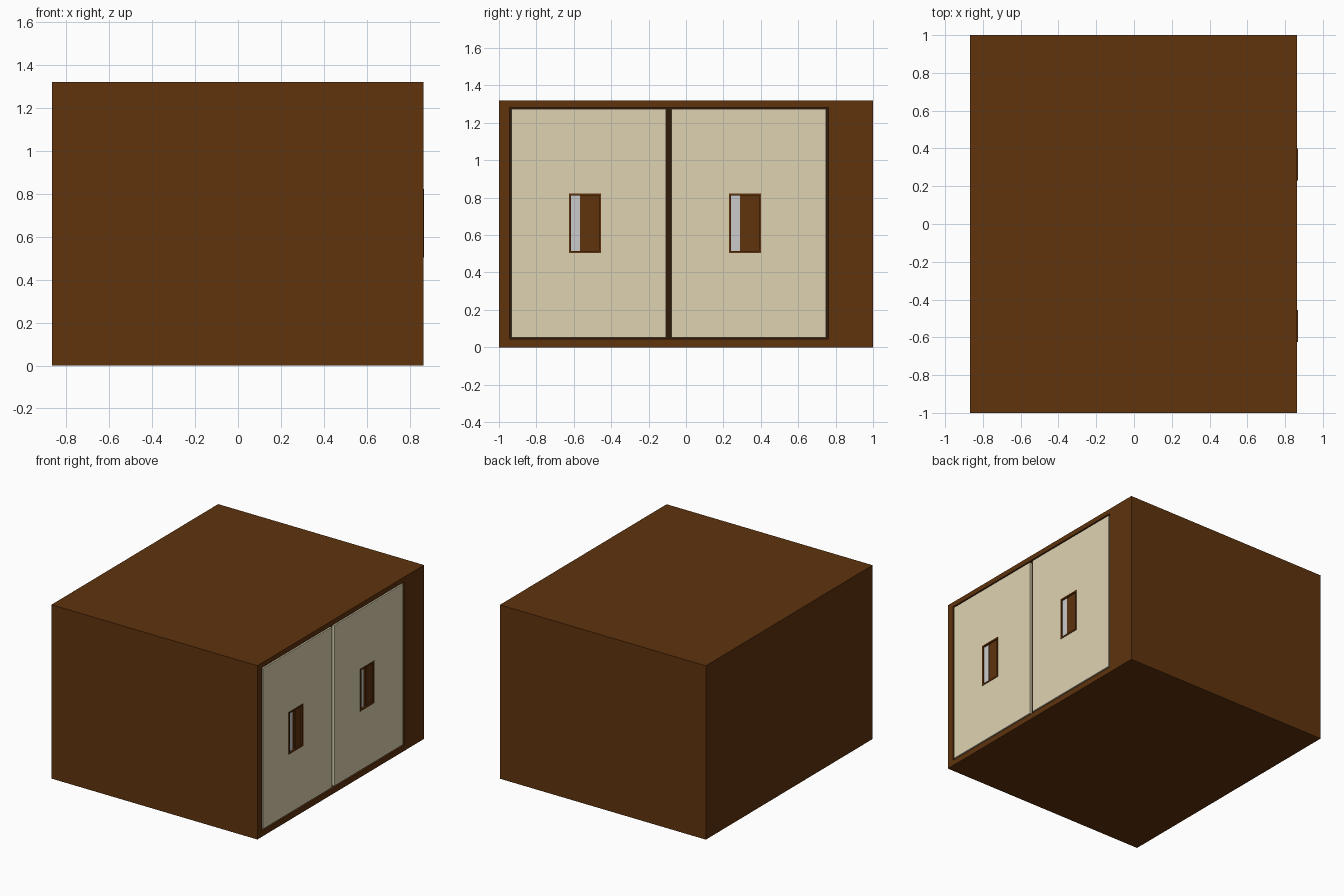
import bpy, bmesh

if "Cube" in bpy.data.objects:
    bpy.data.objects.remove(bpy.data.objects["Cube"])


def material(name, rgb):
    m = bpy.data.materials.new(name)
    m.diffuse_color = (*rgb, 1)
    m.use_nodes = True
    m.node_tree.nodes["Principled BSDF"].inputs["Base Color"].default_value = m.diffuse_color
    return m


BROWN = material("brown_wood", (0.115, 0.033, 0.004))
DARK = material("dark_gap", (0.03, 0.012, 0.003))
CREAM = material("cream_panel", (0.73, 0.65, 0.45))


def loft(name, loops, mat=None, ring=False):
    """Join rectangles (x, y0, y1, z0, z1); cap the ends, or close into a ring."""
    bm = bmesh.new()
    rows = [[bm.verts.new((x, y, z)) for y, z in
             ((y0, z0), (y1, z0), (y1, z1), (y0, z1))]
            for x, y0, y1, z0, z1 in loops]
    pairs = list(zip(rows, rows[1:]))
    if ring:
        pairs.append((rows[-1], rows[0]))
    else:
        bm.faces.new(rows[0])
        bm.faces.new(rows[-1])
    for a, b in pairs:
        for i in range(4):
            j = (i + 1) % 4
            bm.faces.new((a[i], a[j], b[j], b[i]))
    bmesh.ops.recalc_face_normals(bm, faces=bm.faces)
    me = bpy.data.meshes.new(name)
    bm.to_mesh(me)
    bm.free()
    ob = bpy.data.objects.new(name, me)
    bpy.context.collection.objects.link(ob)
    if mat:
        me.materials.append(mat)
    return ob


def box(name, x0, x1, rect, mat=None):
    return loft(name, [(x0, *rect), (x1, *rect)], mat)


BACK, FACE, TOP = -0.867, 0.863, 1.32
FLOOR = 0.843                      # bottom of the door recess
outer = (-1, 1, 0, TOP)
opening = (-0.943, 0.763, 0.043, 1.283)

# Cabinet with a shallow recess for the doors
loft("cabinet", [(BACK, *outer), (FACE, *outer),
                 (FACE, *opening), (FLOOR, *opening)], BROWN)
box("gap_backing", FLOOR - 0.002, FLOOR + 0.002, opening, DARK)

# Two sliding doors, each with an inset finger pull
for side, y0 in (("left", -0.932), ("right", -0.077)):
    door = (y0, y0 + 0.826, 0.053, 1.273)
    h = y0 + 0.307
    pull = (h, h + 0.17, 0.503, 0.823)
    inner = (h + 0.011, h + 0.159, 0.514, 0.812)
    loft(side + "_door", [(FLOOR, *door), (FACE, *door),
                          (FACE, *pull), (FLOOR, *pull)], CREAM, ring=True)
    # Raised rim and pocket floor
    loft(side + "_pull_rim", [(FLOOR, *pull), (0.867, *pull),
                              (0.867, *inner), (0.852, *inner)], BROWN)
    # Grey strip and brown grip plate inside the pocket
    box(side + "_pull_strip", 0.85, 0.854,
        (h + 0.011, h + 0.058, 0.514, 0.812))
    box(side + "_pull_grip", 0.85, 0.857,
        (h + 0.083, h + 0.159, 0.514, 0.812), BROWN)
